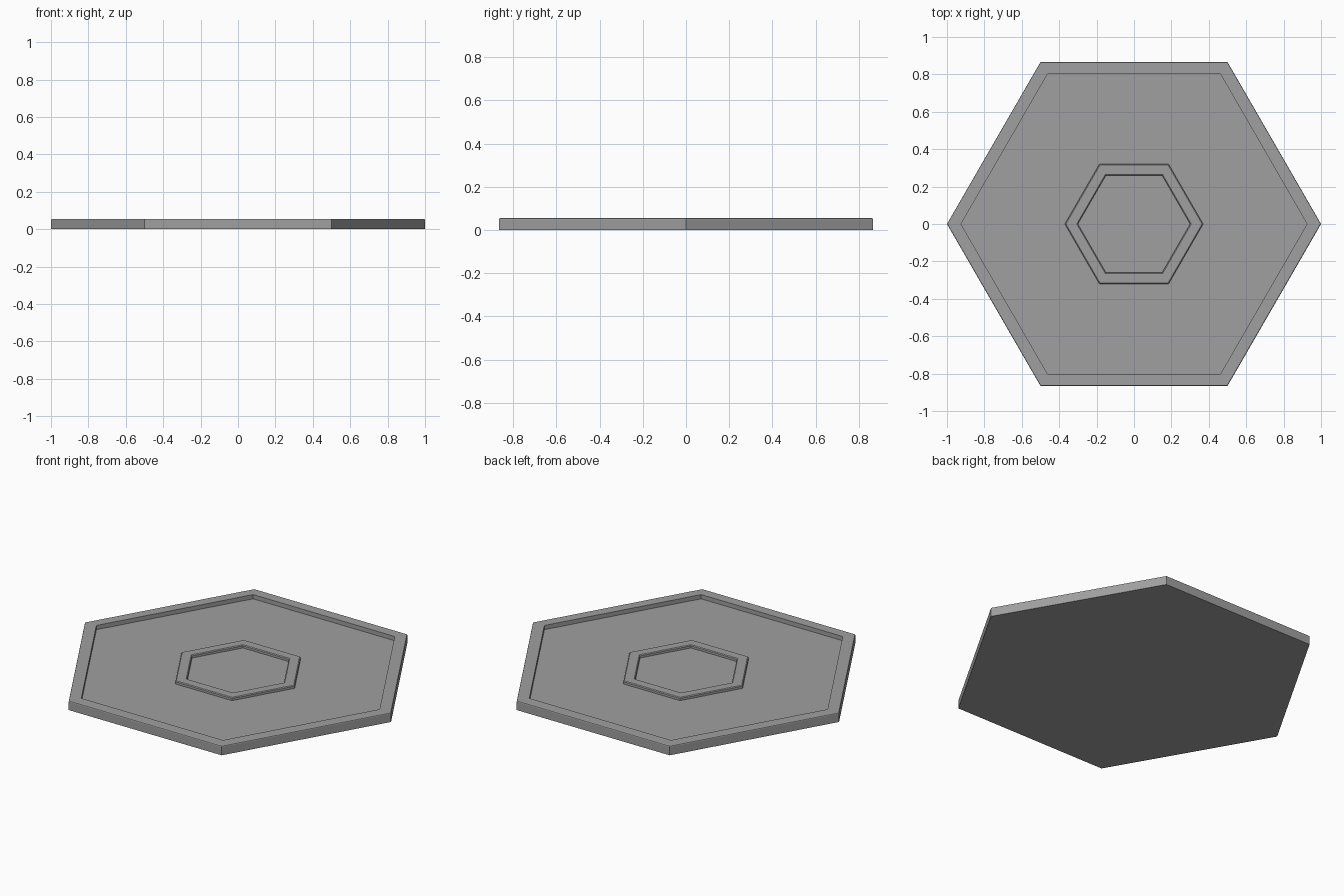
import bpy, math

if "Cube" in bpy.data.objects:
    bpy.data.objects.remove(bpy.data.objects["Cube"])

grey = bpy.data.materials.new("stone_grey")
grey.diffuse_color = (0.35, 0.35, 0.35, 1)
grey.use_nodes = True
grey.node_tree.nodes["Principled BSDF"].inputs["Base Color"].default_value = grey.diffuse_color


def hex_lathe(name, profile):
    """Sweep a (radius, z) profile round six corners; open ends are capped."""
    verts = [(r * math.cos(k * math.pi / 3), r * math.sin(k * math.pi / 3), z)
             for r, z in profile for k in range(6)]
    faces = [(i * 6 + k, i * 6 + (k + 1) % 6, i * 6 + 6 + (k + 1) % 6, i * 6 + 6 + k)
             for i in range(len(profile) - 1) for k in range(6)]
    last = (len(profile) - 1) * 6
    faces += [tuple(range(5, -1, -1)), tuple(range(last, last + 6))]
    mesh = bpy.data.meshes.new(name)
    mesh.from_pydata(verts, [], faces)
    mesh.materials.append(grey)
    ob = bpy.data.objects.new(name, mesh)
    bpy.context.collection.objects.link(ob)
    return ob


# Plate: bevelled outer edge, raised rim, sunken floor, central raised ring
FLOOR, TOP = 0.03, 0.055
hex_lathe("hexagonal_tile", [
    (1.0, 0), (1.0, 0.049), (0.998, 0.053), (0.993, TOP),      # outer side
    (0.925, TOP), (0.925, FLOOR),                              # rim
    (0.370, FLOOR), (0.370, 0.043), (0.364, 0.047),            # ring outside
    (0.306, 0.047), (0.300, 0.043), (0.300, FLOOR),            # ring inside
])
